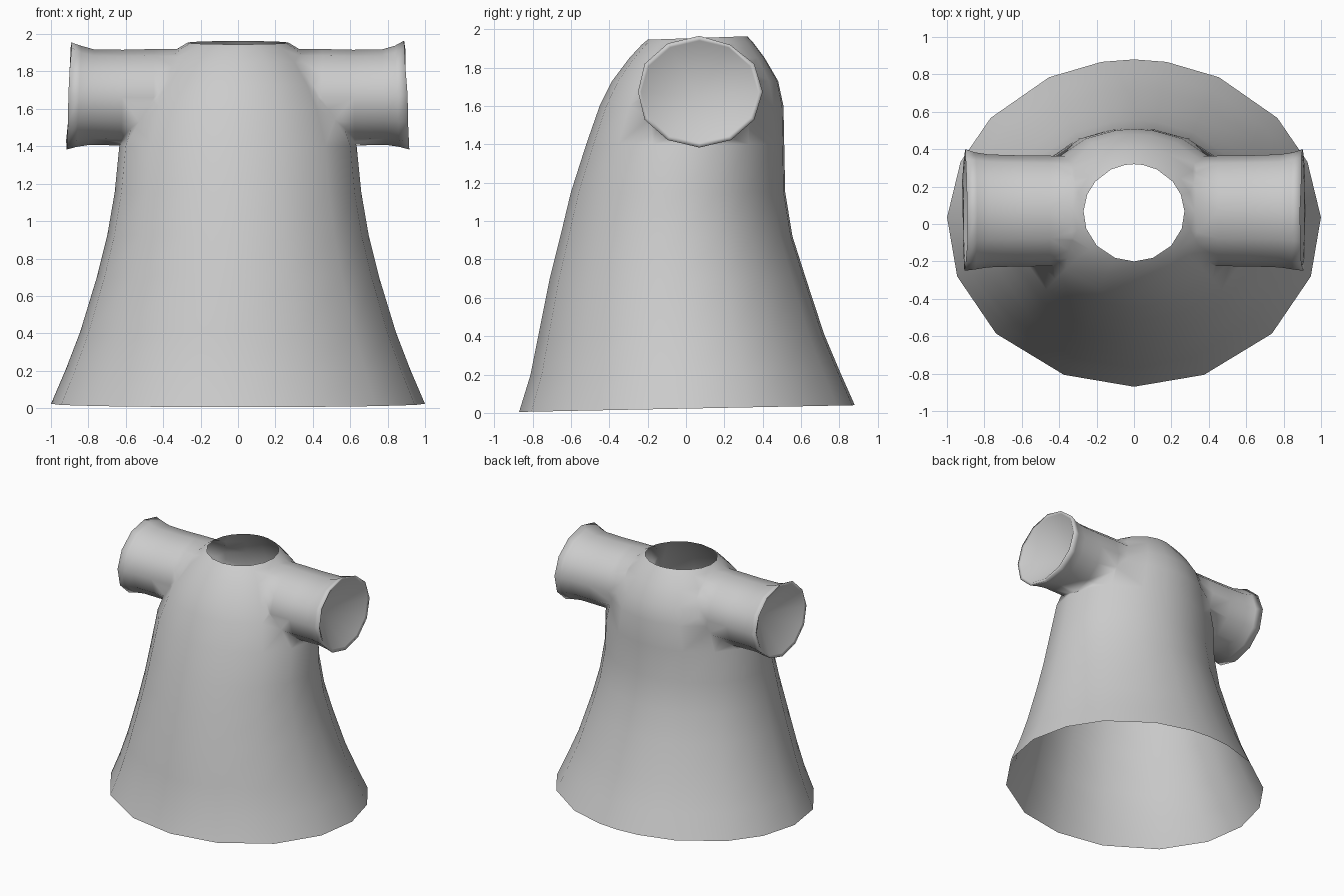
import bpy, bmesh, math

if "Cube" in bpy.data.objects:
    bpy.data.objects.remove(bpy.data.objects["Cube"])

cloth = bpy.data.materials.new("grey cloth")
cloth.diffuse_color = (0.6, 0.6, 0.6, 1)
cloth.use_nodes = True
cloth.node_tree.nodes["Principled BSDF"].inputs["Base Color"].default_value = cloth.diffuse_color


def loft(name, rings, tips=(None, None)):
    """Closed skin over equal-length rings; each end is a flat cap or a fan to a tip."""
    bm = bmesh.new()
    loops = [[bm.verts.new(p) for p in r] for r in rings]
    n = len(loops[0])
    for a, b in zip(loops, loops[1:]):
        for i in range(n):
            j = (i + 1) % n
            bm.faces.new((a[i], a[j], b[j], b[i]))
    for ring, tip in ((loops[0][::-1], tips[0]), (loops[-1], tips[1])):
        if tip is None:
            bm.faces.new(ring)
        else:
            t = bm.verts.new(tip)
            for i in range(n):
                bm.faces.new((ring[i], ring[(i + 1) % n], t))
    bmesh.ops.recalc_face_normals(bm, faces=bm.faces)
    me = bpy.data.meshes.new(name)
    bm.to_mesh(me)
    bm.free()
    me.materials.append(cloth)
    ob = bpy.data.objects.new(name, me)
    bpy.context.collection.objects.link(ob)
    return ob


# body: height, front y, back y, half width, rise towards the back
profile = [
    (0.005, -0.87, 0.88, 1.00, 0.035), (0.20, -0.81, 0.80, 0.92, 0.02),
    (0.40, -0.77, 0.72, 0.845, 0.01), (0.70, -0.71, 0.625, 0.755, 0),
    (0.92, -0.655, 0.555, 0.70, 0), (1.15, -0.60, 0.517, 0.66, 0),
    (1.40, -0.52, 0.512, 0.635, 0), (1.60, -0.45, 0.508, 0.57, 0),
    (1.73, -0.385, 0.48, 0.50, 0), (1.85, -0.295, 0.41, 0.41, 0),
    (1.92, -0.23, 0.35, 0.32, 0.01), (1.945, -0.20, 0.32, 0.27, 0.018)]
half = [0, 22, 47.5, 71, 92, 112, 130, 153, 170, 180]
angles = [math.radians(a) for a in half + [360 - a for a in half[-2:0:-1]]]
body_rings = []
for z, f, b, w, rise in profile:
    cy, ry = (f + b) / 2, (b - f) / 2
    body_rings.append([(w * math.sin(a), cy - ry * math.cos(a),
                        z + rise * (1 - math.cos(a)) / 2) for a in angles])
tunic = loft("tunic", body_rings)

# sleeves: x, centre z, y radius, z radius, tilt of the cuff
stations = [(0.20, 1.66, 0.29, 0.262, 0), (0.45, 1.66, 0.295, 0.260, 0),
            (0.62, 1.66, 0.297, 0.256, 0.005), (0.78, 1.663, 0.302, 0.255, 0.01),
            (0.85, 1.667, 0.313, 0.270, 0.012), (0.902, 1.674, 0.33, 0.291, 0.014),
            (0.907, 1.674, 0.32, 0.282, 0.014), (0.897, 1.674, 0.305, 0.266, 0.014)]


def sleeve_ring(side, s):
    x, cz, ry, rz, tilt = s
    ts = [math.tau * i / 12 for i in range(12)]
    return [(side * (x - tilt * math.cos(t)), 0.07 + ry * math.sin(t),
             cz + rz * math.cos(t)) for t in ts]


sleeve_rings = ([sleeve_ring(-1, s) for s in stations[::-1]]
                + [sleeve_ring(1, s) for s in stations])
sleeves = loft("sleeves", sleeve_rings, ((-0.68, 0.06, 1.65), (0.68, 0.06, 1.65)))

# join sleeves and body into one skin
mod = tunic.modifiers.new("join", 'BOOLEAN')
mod.operation = 'UNION'
mod.solver = 'EXACT'
mod.object = sleeves
bpy.context.view_layer.objects.active = tunic
tunic.select_set(True)
bpy.ops.object.modifier_apply(modifier="join")
bpy.data.objects.remove(sleeves)

# open the hem and the neck, then soften the armpit seam
bm = bmesh.new()
bm.from_mesh(tunic.data)
caps = [f for f in bm.faces
        if all(v.co.z < 0.06 for v in f.verts)
        or all(v.co.z > 1.943 and abs(v.co.x) < 0.28 for v in f.verts)]
bmesh.ops.delete(bm, geom=caps, context='FACES')
bmesh.ops.remove_doubles(bm, verts=bm.verts, dist=0.012)
bmesh.ops.triangulate(bm, faces=[f for f in bm.faces if len(f.verts) > 4])
bm.to_mesh(tunic.data)
bm.free()
bpy.ops.object.shade_smooth()
